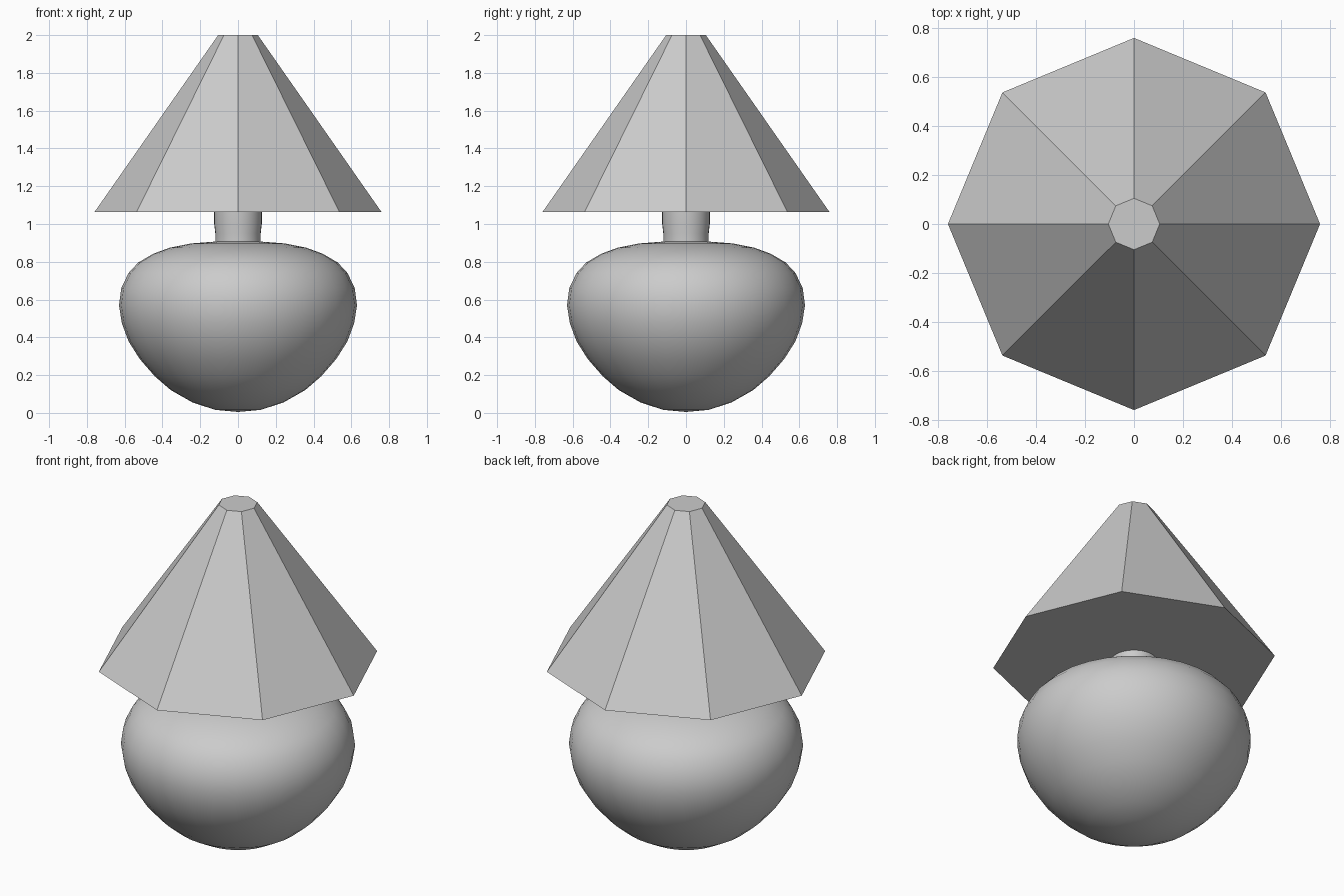
import bpy, bmesh, math

if "Cube" in bpy.data.objects:
    bpy.data.objects.remove(bpy.data.objects["Cube"])


def lathe(name, profile, sides, smooth):
    """Revolve (radius, z) points about z; close open ends with caps."""
    bm = bmesh.new()
    rings = []
    for r, z in profile:
        if r == 0:
            rings.append([bm.verts.new((0, 0, z))] * sides)
        else:
            rings.append([bm.verts.new((r * math.cos(2 * math.pi * i / sides),
                                        r * math.sin(2 * math.pi * i / sides), z))
                          for i in range(sides)])
    for a, b in zip(rings, rings[1:]):
        for i in range(sides):
            j = (i + 1) % sides
            bm.faces.new(list(dict.fromkeys((a[i], a[j], b[j], b[i]))))
    for ring, (r, z) in zip((rings[0], rings[-1]), (profile[0], profile[-1])):
        if r > 0:
            bm.faces.new(ring)
    bmesh.ops.recalc_face_normals(bm, faces=bm.faces)
    mesh = bpy.data.meshes.new(name)
    bm.to_mesh(mesh)
    bm.free()
    obj = bpy.data.objects.new(name, mesh)
    bpy.context.collection.objects.link(obj)
    if smooth:
        bpy.ops.object.select_all(action='DESELECT')
        obj.select_set(True)
        bpy.context.view_layer.objects.active = obj
        bpy.ops.object.shade_smooth_by_angle(angle=math.radians(40))
    return obj


# Rounded lamp base flowing into the neck
lathe("base_and_neck", [
    (0, 0.005), (0.12, 0.016), (0.24, 0.055), (0.355, 0.12), (0.44, 0.193),
    (0.52, 0.285), (0.58, 0.38), (0.615, 0.475), (0.63, 0.57), (0.618, 0.66),
    (0.58, 0.74), (0.528, 0.796), (0.45, 0.842), (0.36, 0.875), (0.25, 0.897),
    (0.12, 0.907), (0.12, 0.95), (0.126, 1.0), (0.127, 1.07)], 32, True)

# Eight-sided closed shade
lathe("shade", [(0.76, 1.063), (0.105, 2.0)], 8, False)
